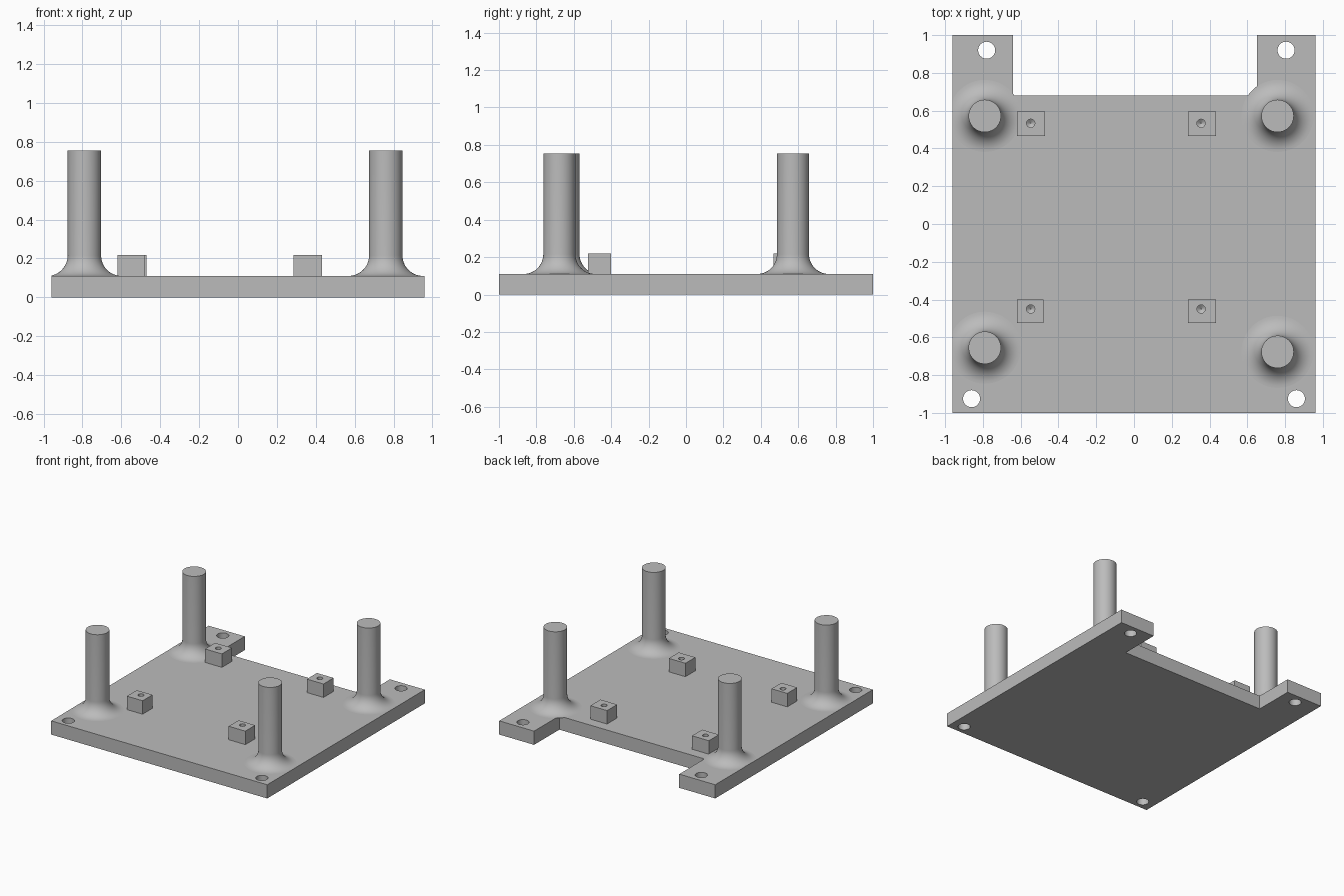
import bpy, bmesh, math
from mathutils import Matrix

cube = bpy.data.objects.get("Cube")
if cube:
    bpy.data.objects.remove(cube, do_unlink=True)

PLATE_TOP, BLOCK_TOP, POST_TOP = 0.11, 0.218, 0.755
HALF_X = 0.96

grey = bpy.data.materials.new("plain grey")
grey.use_nodes = True
colour = (0.5, 0.5, 0.5, 1)
grey.diffuse_color = colour
grey.node_tree.nodes["Principled BSDF"].inputs["Base Color"].default_value = colour


def finish(name, bm):
    bmesh.ops.recalc_face_normals(bm, faces=bm.faces)
    mesh = bpy.data.meshes.new(name)
    bm.to_mesh(mesh)
    bm.free()
    mesh.materials.append(grey)
    obj = bpy.data.objects.new(name, mesh)
    bpy.context.collection.objects.link(obj)
    return obj


def smooth(obj):
    bpy.ops.object.select_all(action="DESELECT")
    obj.select_set(True)
    bpy.context.view_layer.objects.active = obj
    bpy.ops.object.shade_smooth_by_angle(angle=math.radians(35))


def prism(bm, outline, z0, z1):
    face = bm.faces.new([bm.verts.new((x, y, z0)) for x, y in outline])
    result = bmesh.ops.extrude_face_region(bm, geom=[face], use_keep_orig=True)
    for v in result["geom"]:
        if isinstance(v, bmesh.types.BMVert):
            v.co.z = z1


def revolve(bm, profile, x, y, sides=48):
    """Stack rings of (radius, height) around a vertical axis and cap the top."""
    rings = []
    for r, z in profile:
        rings.append([bm.verts.new((x + r * math.cos(2 * math.pi * i / sides),
                                    y + r * math.sin(2 * math.pi * i / sides), z))
                      for i in range(sides)])
    for low, high in zip(rings, rings[1:]):
        for i in range(sides):
            j = (i + 1) % sides
            bm.faces.new((low[i], low[j], high[j], high[i]))
    bm.faces.new(rings[-1])
    return rings


def cut(obj, cutter):
    mod = obj.modifiers.new("holes", "BOOLEAN")
    mod.operation = "DIFFERENCE"
    mod.solver = "EXACT"
    mod.object = cutter
    bpy.ops.object.select_all(action="DESELECT")
    obj.select_set(True)
    bpy.context.view_layer.objects.active = obj
    bpy.ops.object.modifier_apply(modifier=mod.name)
    bpy.data.objects.remove(cutter, do_unlink=True)
    smooth(obj)


# Base plate with a notch in the back edge
bm = bmesh.new()
prism(bm, [(-HALF_X, -1), (HALF_X, -1), (HALF_X, 1), (0.65, 1), (0.65, 0.68),
           (-0.64, 0.68), (-0.64, 1), (-HALF_X, 1)], 0, PLATE_TOP)
plate = finish("base_plate", bm)

# Through holes in the four corners
bm = bmesh.new()
for x, y in [(-0.86, -0.925), (0.86, -0.925), (-0.78, 0.92), (0.805, 0.92)]:
    bmesh.ops.create_cone(bm, cap_ends=True, segments=40, radius1=0.045, radius2=0.045,
                          depth=0.5, matrix=Matrix.Translation((x, y, 0.05)))
cut(plate, finish("hole_cutter", bm))

# Posts with a flared foot, trimmed at the plate edge
RADIUS, FLARE = 0.086, 0.105
foot = []
for i in range(13):
    a = math.pi / 2 * i / 12
    foot.append((RADIUS + FLARE * (1 - math.sin(a)), PLATE_TOP + FLARE * (1 - math.cos(a))))
posts = {"front_right": (-0.79, -0.655), "front_left": (0.76, -0.677),
         "back_right": (-0.79, 0.572), "back_left": (0.76, 0.572)}
for place, (x, y) in posts.items():
    bm = bmesh.new()
    revolve(bm, foot + [(RADIUS, POST_TOP)], x, y)
    for v in bm.verts:
        v.co.x = max(-HALF_X, min(HALF_X, v.co.x))
    smooth(finish(place + "_post", bm))

# Mounting blocks with a blind, cone-bottomed screw hole
blocks = {"front_right": (-0.62, -0.48, -0.525, -0.4),
          "front_left": (0.285, 0.433, -0.525, -0.4),
          "back_right": (-0.62, -0.47, 0.467, 0.595),
          "back_left": (0.285, 0.433, 0.467, 0.595)}
for place, (x0, x1, y0, y1) in blocks.items():
    bm = bmesh.new()
    prism(bm, [(x0, y0), (x1, y0), (x1, y1), (x0, y1)], PLATE_TOP, BLOCK_TOP)
    block = finish(place + "_block", bm)
    hole_x = -0.547 if x0 < 0 else 0.355
    hole_y = -0.45 if y0 < 0 else 0.533
    bm = bmesh.new()
    rings = revolve(bm, [(0.002, 0.14), (0.022, 0.155), (0.022, 0.3)], hole_x, hole_y, 24)
    bm.faces.new(rings[0])
    cut(block, finish("screw_cutter", bm))
